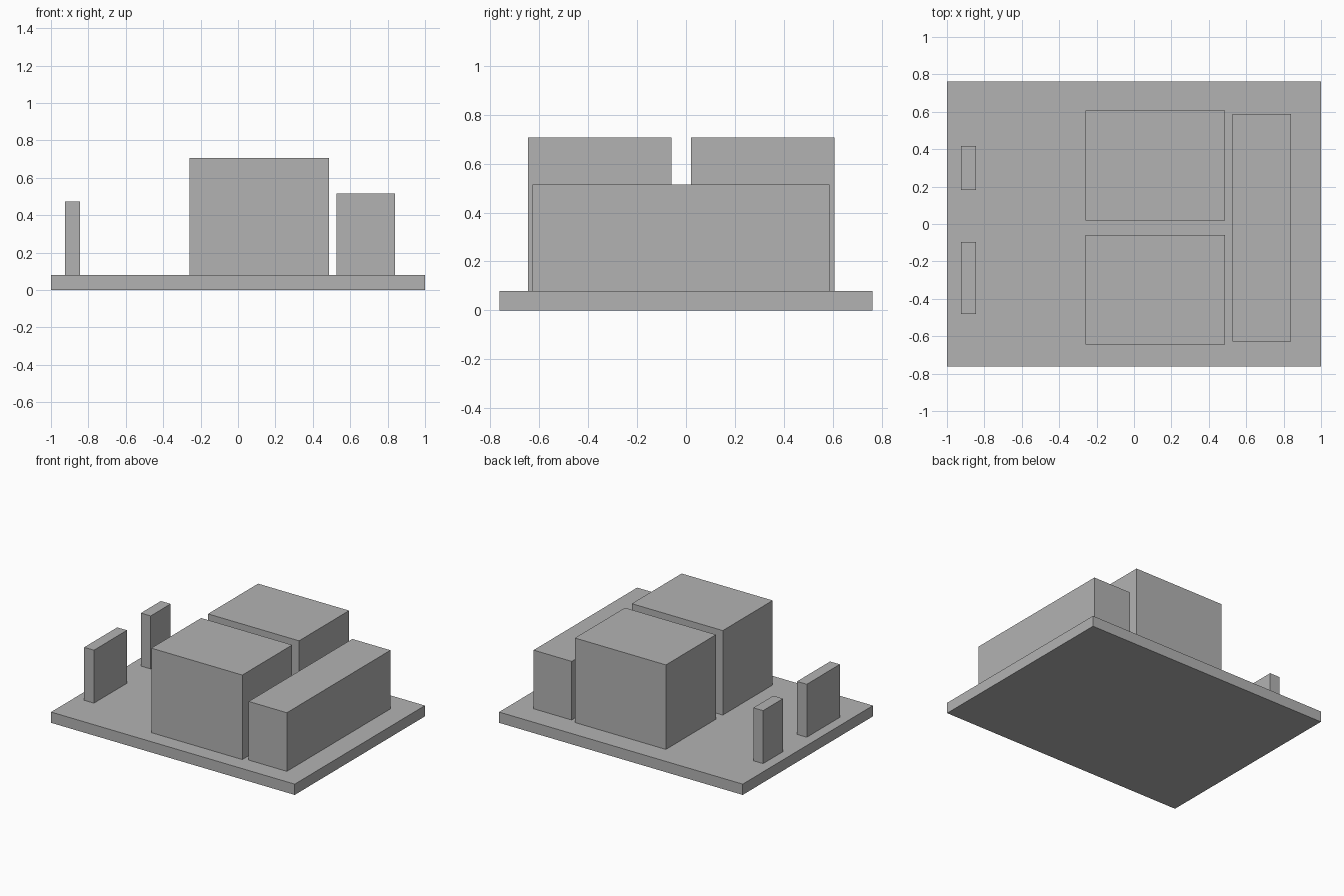
import bpy
import bmesh
from mathutils import Matrix, Vector

cube = bpy.data.objects.get("Cube")
if cube:
    bpy.data.objects.remove(cube, do_unlink=True)

# Single plain grey material
GREY = (0.45, 0.45, 0.45, 1.0)
grey = bpy.data.materials.new("plain_grey")
grey.use_nodes = True
grey.diffuse_color = GREY
grey.node_tree.nodes["Principled BSDF"].inputs["Base Color"].default_value = GREY


def block(name, x, y, z):
    """Add a box spanning the given (low, high) range on each axis."""
    low, high = map(Vector, zip(x, y, z))
    bm = bmesh.new()
    bmesh.ops.create_cube(bm, size=1, matrix=Matrix.LocRotScale(None, None, high - low))
    mesh = bpy.data.meshes.new(name)
    bm.to_mesh(mesh)
    bm.free()
    mesh.materials.append(grey)
    obj = bpy.data.objects.new(name, mesh)
    obj.location = (low + high) / 2
    bpy.context.collection.objects.link(obj)
    return obj


TOP = 0.08  # top of the base plate

# Base plate
block("base_plate", (-1, 1), (-0.763, 0.763), (0, TOP))

# Two tall main blocks with a narrow gap between them
for name, y in (("main_block_front", (-0.645, -0.06)), ("main_block_back", (0.02, 0.607))):
    block(name, (-0.26, 0.487), y, (TOP, 0.707))

# Long lower block beside them
block("long_side_block", (0.527, 0.84), (-0.627, 0.587), (TOP, 0.515))

# Thin upright slabs near the opposite edge
for name, y in (("slab_front", (-0.482, -0.095)), ("slab_back", (0.183, 0.417))):
    block(name, (-0.925, -0.845), y, (TOP, 0.473))
